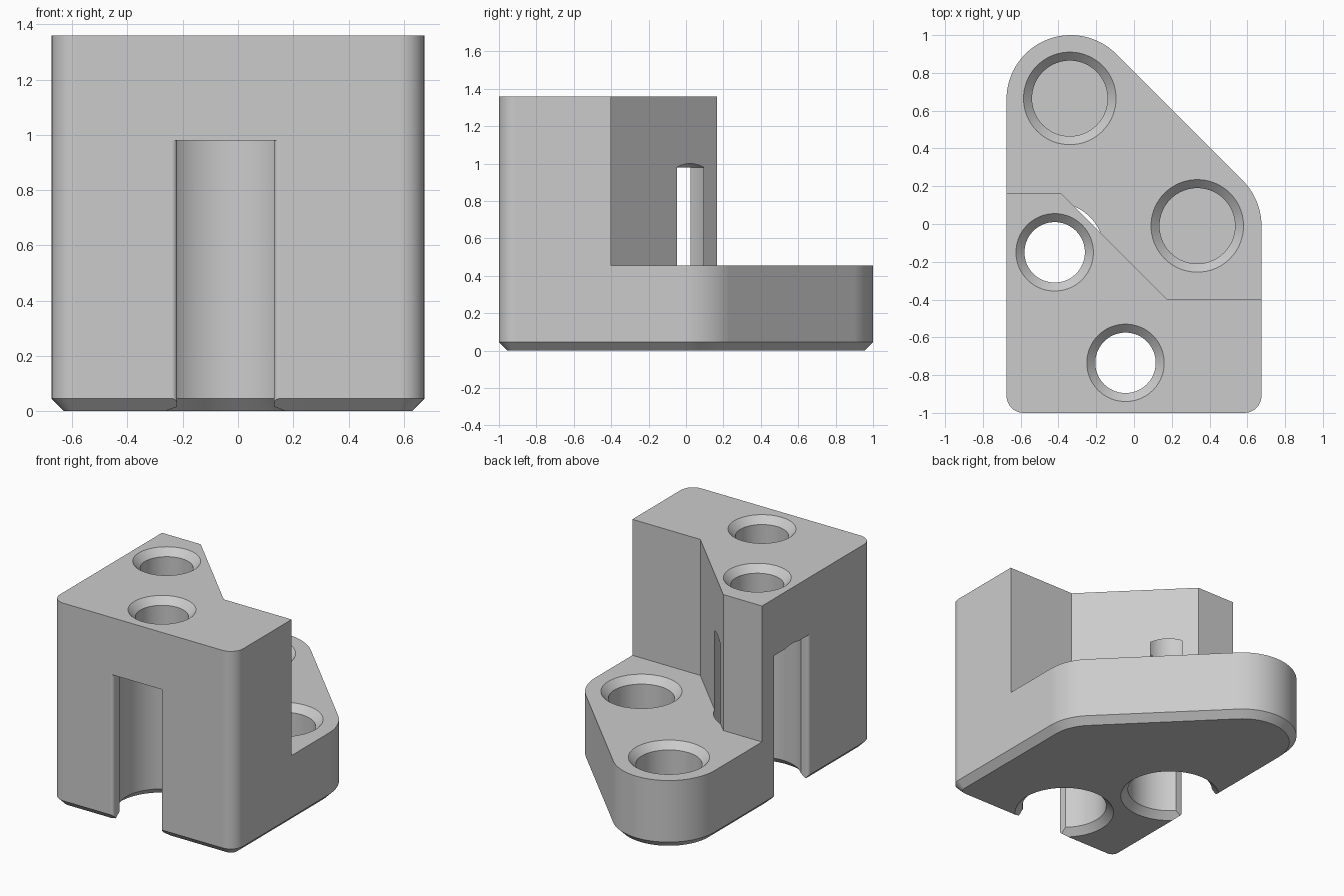
import bpy, bmesh
from math import sin, cos, pi, radians

cube = bpy.data.objects.get("Cube")
if cube:
    bpy.data.objects.remove(cube, do_unlink=True)

HEIGHT, STEP, BORE_TOP, CHAMFER = 1.36, 0.455, 0.98, 0.045
HOLE, BORE, POCKET = 0.16, 0.264, 0.2

grey = bpy.data.materials.new("plain grey")
grey.use_nodes = True
grey.diffuse_color = (0.6, 0.6, 0.6, 1)
grey.node_tree.nodes["Principled BSDF"].inputs["Base Color"].default_value = (0.6, 0.6, 0.6, 1)


def arc(cx, cy, r, a0, a1, n=16):
    """Points on an arc, angles in degrees."""
    angles = [radians(a0 + (a1 - a0) * i / n) for i in range(n + 1)]
    return [(cx + r * cos(a), cy + r * sin(a)) for a in angles]


def loft(name, rings):
    """Closed solid through rings of equal point count."""
    bm = bmesh.new()
    loops = [[bm.verts.new(p) for p in ring] for ring in rings]
    for low, high in zip(loops, loops[1:]):
        for i in range(len(low)):
            j = (i + 1) % len(low)
            bm.faces.new((low[i], low[j], high[j], high[i]))
    bm.faces.new(loops[0][::-1])
    bm.faces.new(loops[-1])
    bmesh.ops.recalc_face_normals(bm, faces=bm.faces)
    mesh = bpy.data.meshes.new(name)
    bm.to_mesh(mesh)
    bm.free()
    mesh.materials.append(grey)
    obj = bpy.data.objects.new(name, mesh)
    bpy.context.collection.objects.link(obj)
    return obj


def prism(name, points, z0, z1):
    return loft(name, [[(x, y, z) for x, y in points] for z in (z0, z1)])


def lathe(name, x, y, profile, n=72):
    """Turned solid from (radius, height) pairs."""
    return loft(name, [[(x + r * cos(2 * pi * i / n), y + r * sin(2 * pi * i / n), z)
                        for i in range(n)] for r, z in profile])


def outline(inset):
    """Plan of the body, with every rounded corner shrunk by inset."""
    return (arc(-0.585, -0.91, 0.09 - inset, 180, 270, 8)
            + arc(0.585, -0.91, 0.09 - inset, 270, 360, 8)
            + arc(0.335, -0.01, 0.34 - inset, 0, 45)
            + arc(-0.335, 0.66, 0.34 - inset, 45, 180, 32))


# Body with chamfered foot
levels = [(CHAMFER, 0), (0, CHAMFER), (0, HEIGHT)]
block = loft("stepped_block", [[(x, y, z) for x, y in outline(inset)] for inset, z in levels])

# Step removed above the low shelf
cutters = [prism("step_cutter", [(-1, 0.165), (-0.39, 0.165), (0.175, -0.4),
                                 (1, -0.4), (1, 1.2), (-1, 1.2)], STEP, 2)]

# Shelf pockets with chamfered rims
for x, y in ((-0.34, 0.665), (0.335, -0.01)):
    cutters.append(lathe("pocket_cutter", x, y, [
        (POCKET, 0.1), (POCKET, STEP - CHAMFER), (POCKET + 0.1, STEP + 0.1 - CHAMFER)]))

# Through holes, wide from below, each opened through the nearest wall by a notch
for x, y, out, wall in ((-0.42, -0.15, (-1, 0), 0.255), (-0.045, -0.735, (0, -1), 0.265)):
    cutters.append(lathe("hole_cutter", x, y, [
        (BORE + 0.1, CHAMFER - 0.1), (BORE, CHAMFER), (BORE, BORE_TOP),
        (HOLE, BORE_TOP + BORE - HOLE), (HOLE, HEIGHT - CHAMFER),
        (HOLE + 0.1, HEIGHT - CHAMFER + 0.1)]))
    side = [(0.175, 0)] + arc(0.195, wall - 0.02, 0.02, 180, 90, 6) + [(0.195, wall + 0.1)]
    plan = side + [(-u, v) for u, v in reversed(side)]
    points = [(x + v * out[0] - u * out[1], y + v * out[1] + u * out[0]) for u, v in plan]
    cutters.append(prism("notch_cutter", points, -0.1, BORE_TOP))

# Apply all cuts
bpy.context.view_layer.objects.active = block
for cutter in cutters:
    cutter.hide_render = True
    mod = block.modifiers.new("cut", "BOOLEAN")
    mod.operation, mod.solver, mod.object = "DIFFERENCE", "EXACT", cutter
    bpy.ops.object.modifier_apply(modifier=mod.name)
for cutter in cutters:
    bpy.data.objects.remove(cutter, do_unlink=True)

# Smooth round walls, sharp chamfers
bpy.ops.object.select_all(action="DESELECT")
block.select_set(True)
bpy.ops.object.shade_smooth_by_angle(angle=radians(25))
weighted = block.modifiers.new("flat_faces", "WEIGHTED_NORMAL")
weighted.keep_sharp = True
